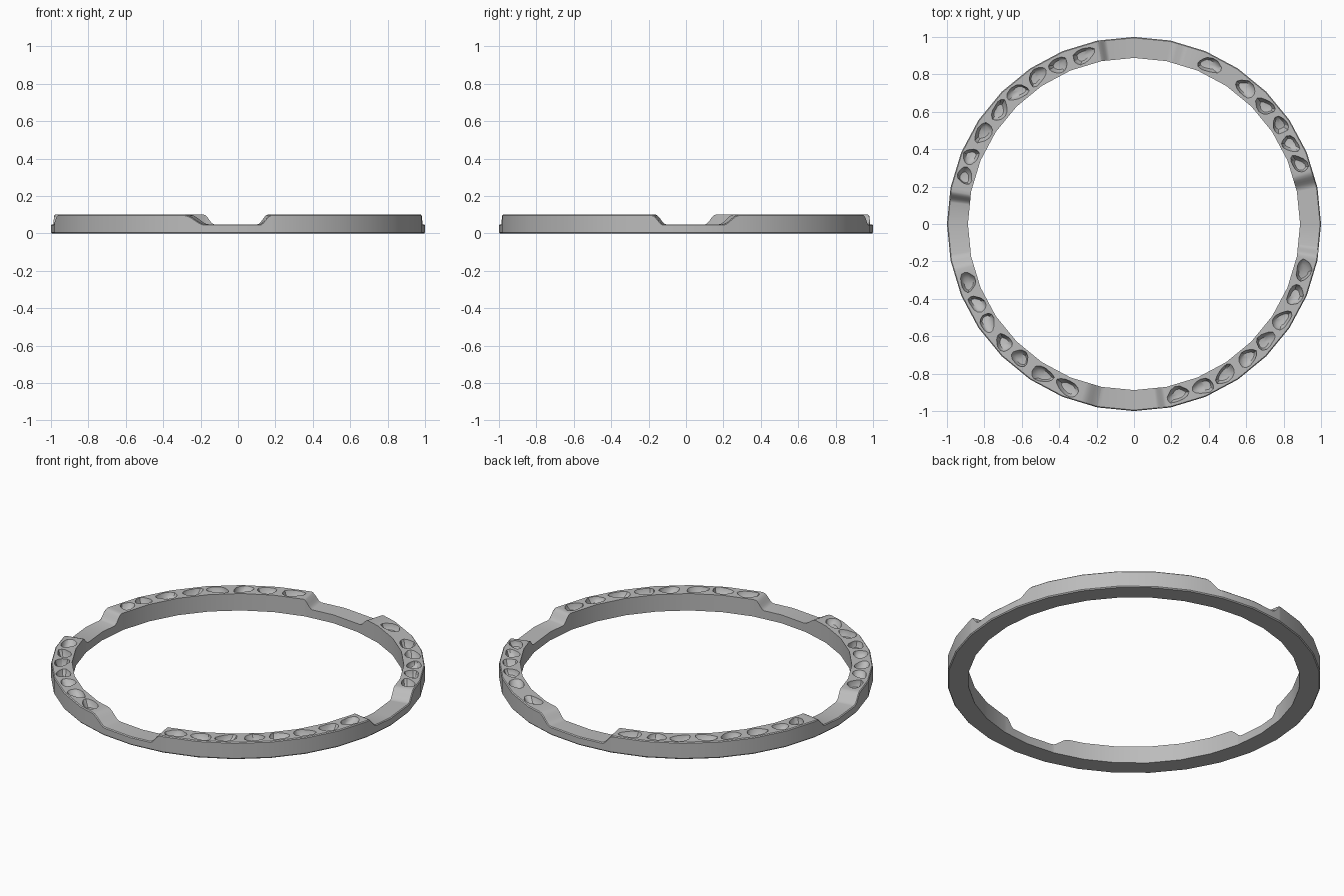
import bpy, bmesh, math, random
from math import cos, sin, radians, pi

random.seed(4)
if "Cube" in bpy.data.objects:
    bpy.data.objects.remove(bpy.data.objects["Cube"])

SIDES, OUTER, INNER, TOP, LOW = 32, 1.0, 0.888, 0.1, 0.049
STEP = 360 / SIDES

grey = bpy.data.materials.new("stone grey")
grey.use_nodes = True
grey.diffuse_color = (0.5, 0.5, 0.5, 1)
grey.node_tree.nodes["Principled BSDF"].inputs["Base Color"].default_value = (0.5, 0.5, 0.5, 1)


def make_object(name, bm):
    bmesh.ops.recalc_face_normals(bm, faces=bm.faces)
    mesh = bpy.data.meshes.new(name)
    bm.to_mesh(mesh)
    bm.free()
    obj = bpy.data.objects.new(name, mesh)
    bpy.context.collection.objects.link(obj)
    mesh.materials.append(grey)
    return obj


def polygon_radius(angle):
    """Radius factor that keeps points on the straight sides of the ring."""
    offset = angle % STEP - STEP / 2
    return cos(radians(STEP / 2)) / cos(radians(offset))


# Four notches: start and end angle, ramp widths in degrees
notches = [(-10.5, 16.5, 3.5, 5), (73, 101.8, 5, 3.5),
           (169.8, 194.5, 3.5, 5), (253.3, 280.3, 6.5, 3.5)]


def top_height(angle):
    for start, end, ramp_in, ramp_out in notches:
        a = (angle - start) % 360
        if a < end - start:
            t = min(1, a / ramp_in, (end - start - a) / ramp_out)
            return TOP + (LOW - TOP) * t * t * (3 - 2 * t)
    return TOP


# Ring swept round its corners, with extra sections along the ramps
angles = {round(i * STEP, 3) for i in range(SIDES)}
for start, end, ramp_in, ramp_out in notches:
    for k in range(7):
        angles.add(round((start + ramp_in * k / 6) % 360, 3))
        angles.add(round((end - ramp_out * k / 6) % 360, 3))

bm = bmesh.new()
sections = []
for angle in sorted(angles):
    c, s = cos(radians(angle)), sin(radians(angle))
    f, h = polygon_radius(angle), top_height(angle)
    profile = [(OUTER - 0.005, 0), (OUTER, 0.006), (OUTER, h - 0.005),
               (OUTER - 0.005, h), (INNER, h), (INNER, 0)]
    sections.append([bm.verts.new((r * f * c, r * f * s, z)) for r, z in profile])
for a, b in zip(sections, sections[1:] + sections[:1]):
    for i in range(len(a)):
        j = (i + 1) % len(a)
        bm.faces.new((a[i], b[i], b[j], a[j]))
ring = make_object("ring", bm)

# Irregular pebble hollows, by angle in each raised quarter
hollows = [[20, 27, 34, 42, 50.5, 64.5],
           [106.7, 115.5, 123.2, 131.6, 139.8, 148.8, 157.5, 164],
           [199.2, 207, 214, 222.4, 229.6, 238.5, 247.9],
           [284.3, 293, 301.3, 310.3, 318.5, 327, 336.2, 344.8]]
levels = [(0.12, 1.04), (TOP, 1.0), (0.083, 0.88), (0.068, 0.62)]


def add_hollow(bm, angle, half_length):
    c, s = cos(radians(angle)), sin(radians(angle))
    middle = (OUTER + INNER) / 2 * polygon_radius(angle)
    count = 14
    phase, lean = random.uniform(0, 2 * pi), random.uniform(-0.25, 0.25)
    tilt, drift = random.uniform(-0.012, 0.012), random.uniform(-0.012, 0.012)
    outline = []
    for k in range(count):
        t = 2 * pi * k / count
        size = 0.93 + 0.09 * cos(3 * t + phase) + random.uniform(-0.04, 0.04)
        radial = 0.043 * size * sin(t)
        outline.append((radial, half_length * size * cos(t) + lean * radial * 2))

    def point(radial, along, z):
        radial += middle
        return bm.verts.new((radial * c - along * s, radial * s + along * c, z))

    rings = []
    for depth, (z, scale) in enumerate(levels):
        shift = drift * max(0, depth - 1) / 2
        slope = tilt * max(0, depth - 1) / half_length / 2
        rings.append([point(r * scale, a * scale + shift, z + a * slope) for r, a in outline])
    for a, b in zip(rings, rings[1:]):
        for i in range(count):
            j = (i + 1) % count
            bm.faces.new((a[i], a[j], b[j], b[i]))
    bm.faces.new(rings[0])
    base = point(0, drift, 0.063)
    for i in range(count):
        bm.faces.new((rings[-1][i], rings[-1][(i + 1) % count], base))


bm = bmesh.new()
for group in hollows:
    for i, angle in enumerate(group):
        gaps = [abs(angle - group[k]) for k in (i - 1, i + 1) if 0 <= k < len(group)]
        half = min(0.068, 0.44 * radians(min(gaps)) * 0.94)
        add_hollow(bm, angle, half)
cutter = make_object("hollow_cutter", bm)
cutter.hide_render = True

# Cut the hollows and remove the cutter
cut = ring.modifiers.new("hollows", "BOOLEAN")
cut.operation, cut.object, cut.solver = "DIFFERENCE", cutter, "EXACT"
bpy.context.view_layer.objects.active = ring
ring.select_set(True)
bpy.ops.object.modifier_apply(modifier=cut.name)
bpy.data.objects.remove(cutter)

ring.select_set(True)
bpy.ops.object.shade_smooth_by_angle(angle=radians(30))
